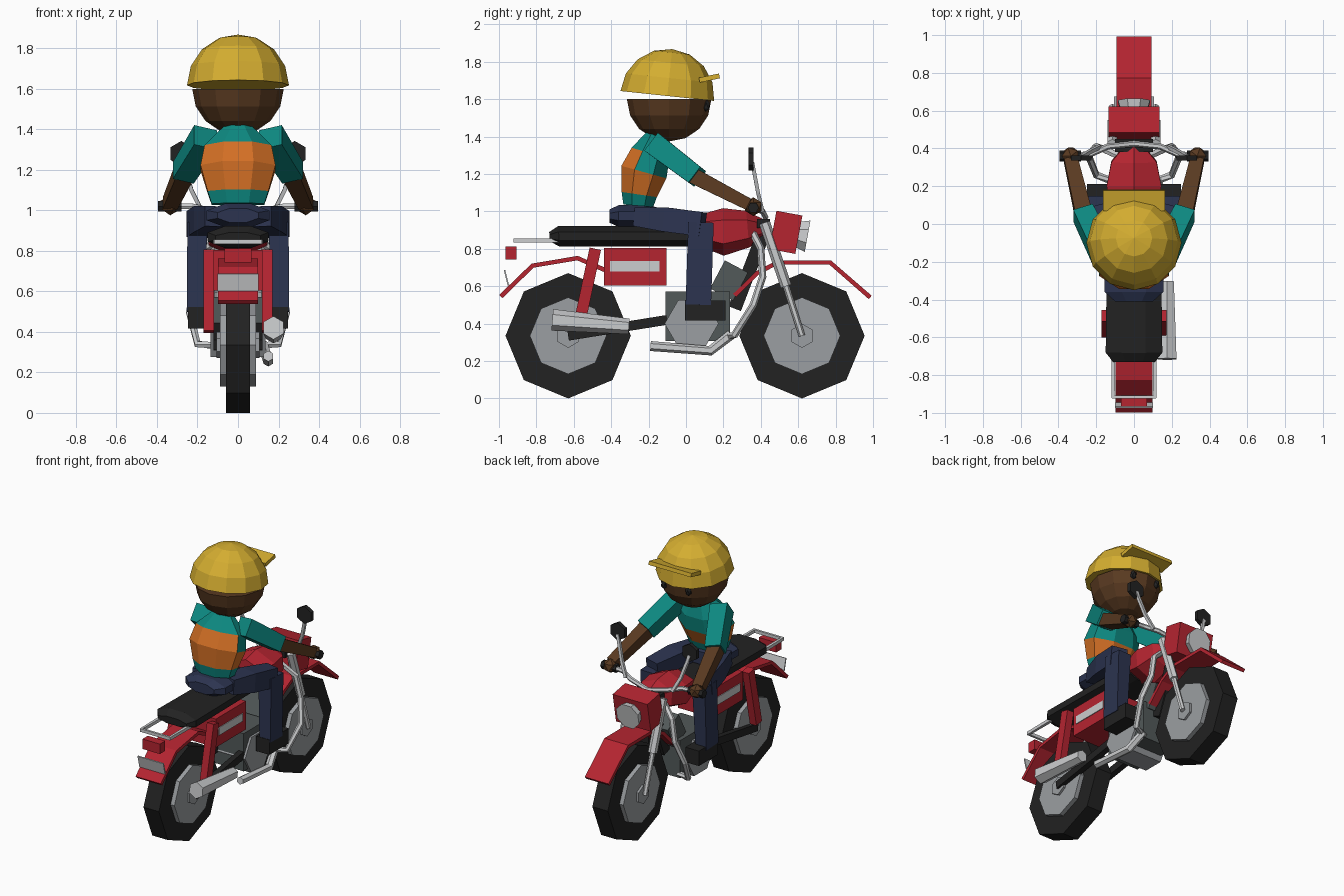
import bpy, bmesh, math
from mathutils import Vector, Matrix

if "Cube" in bpy.data.objects:
    bpy.data.objects.remove(bpy.data.objects["Cube"])


def material(name, *rgb):
    m = bpy.data.materials.new(name)
    m.use_nodes = True
    m.diffuse_color = (*rgb, 1)
    m.node_tree.nodes["Principled BSDF"].inputs["Base Color"].default_value = (*rgb, 1)
    return m


red = material("red paint", .46, .018, .03)
black = material("black rubber", .016, .016, .016)
chrome = material("light metal", .6, .61, .62)
grey = material("wheel grey", .33, .345, .36)
iron = material("engine grey", .085, .1, .1)
yellow = material("helmet yellow", .66, .42, .03)
brown = material("brown skin", .1, .042, .015)
teal = material("teal cloth", .004, .25, .22)
orange = material("orange cloth", .65, .16, .018)
navy = material("navy cloth", .025, .034, .08)


def finish(name, bm, mat, mirror=False):
    bmesh.ops.recalc_face_normals(bm, faces=bm.faces[:])
    me = bpy.data.meshes.new(name)
    bm.to_mesh(me)
    bm.free()
    me.materials.append(mat)
    ob = bpy.data.objects.new(name, me)
    bpy.context.collection.objects.link(ob)
    if mirror:
        ob.modifiers.new("other side", 'MIRROR')
    return ob


def box(name, centre, size, mat, tilt=0, mirror=False):
    bm = bmesh.new()
    bmesh.ops.create_cube(bm, size=1, matrix=Matrix.Translation(centre)
                          @ Matrix.Rotation(math.radians(tilt), 4, 'X')
                          @ Matrix.Diagonal((*size, 1)))
    return finish(name, bm, mat, mirror)


def tube(name, pts, radii, mat, n=6, flat=True, mirror=False):
    """Sweep an n-sided section along pts; radii are one number, or (a, b) per point."""
    pts = [Vector(p) for p in pts]
    if not isinstance(radii, list):
        radii = [radii] * len(pts)
    chord = (pts[-1] - pts[0]).normalized()
    ref = Vector((0, 0, 1)) if abs(chord.x) > .8 else Vector((1, 0, 0))
    off = math.pi / n if flat else 0
    bm, rings = bmesh.new(), []
    for i, p in enumerate(pts):
        t = Vector()
        if i:
            t += (p - pts[i - 1]).normalized()
        if i < len(pts) - 1:
            t += (pts[i + 1] - p).normalized()
        t.normalize()
        u = (ref - t * ref.dot(t)).normalized()
        v = t.cross(u)
        a, b = radii[i] if isinstance(radii[i], tuple) else (radii[i], radii[i])
        k = 1 / math.cos(off)
        angles = [off + math.tau * j / n for j in range(n)]
        rings.append([bm.verts.new(p + u * a * k * math.cos(s) + v * b * k * math.sin(s))
                      for s in angles])
    for r, q in zip(rings, rings[1:]):
        for j in range(n):
            bm.faces.new((r[j], r[(j + 1) % n], q[(j + 1) % n], q[j]))
    bm.faces.new(rings[0])
    bm.faces.new(rings[-1])
    return finish(name, bm, mat, mirror)


def half_ball(name, centre, radius, mat, top, tilt=0):
    bm = bmesh.new()
    bmesh.ops.create_uvsphere(bm, u_segments=12, v_segments=8, radius=radius)
    cut = bmesh.ops.bisect_plane(bm, geom=bm.verts[:] + bm.edges[:] + bm.faces[:], dist=.001,
                                 plane_co=(0, 0, 0), plane_no=(0, 0, -1 if top else 1),
                                 clear_outer=True)
    bmesh.ops.holes_fill(bm, edges=[e for e in bm.edges if e.is_boundary])
    bm.transform(Matrix.Translation(centre) @ Matrix.Rotation(math.radians(tilt), 4, 'X'))
    return finish(name, bm, mat)


def ball(name, centre, size, mat, mirror=False):
    bm = bmesh.new()
    bmesh.ops.create_icosphere(bm, subdivisions=1, radius=1,
                               matrix=Matrix.Translation(centre) @ Matrix.Diagonal((*size, 1)))
    return finish(name, bm, mat, mirror)


# Wheels
for side, y in (("rear", -.63), ("front", .62)):
    for part, w, r, mat, n in (("tire", .06, .335, black, 8), ("rim", .09, .205, grey, 8),
                               ("hub", .105, .065, grey, 6)):
        tube(f"{side}_{part}", [(-w, y, .335), (w, y, .335)], r, mat, n, flat=False)

# Fenders, tail lamp, plate and rack
tube("rear_fender", [(0, -.99, .545), (0, -.82, .71), (0, -.58, .75), (0, -.43, .685)],
     (.098, .012), red, 4)
tube("front_fender", [(0, .26, .55), (0, .38, .67), (0, .49, .727), (0, .77, .727), (0, .985, .54)],
     (.092, .012), red, 4)
box("tail_lamp", (0, -.935, .777), (.135, .06, .07), red)
box("rear_plate", (0, -.96, .645), (.2, .008, .085), chrome, 14)
tube("rear_rack", [(.11, -.68, .845), (.11, -.915, .845), (-.11, -.915, .845), (-.11, -.68, .845)],
     .011, chrome, 4)

# Seat, side panels and tank
tube("seat", [(0, -.73, .865), (0, -.68, .868), (0, .1, .868)],
     [(.11, .025), (.15, .055), (.14, .055)], black, 8)
box("side_panel_body", (0, -.272, .705), (.27, .335, .2), red)
box("panel_stripe", (.137, -.275, .707), (.006, .265, .055), chrome, mirror=True)
tube("fuel_tank", [(0, .08, .9), (0, .2, .89), (0, .33, .905), (0, .42, .91)],
     [(.12, .075), (.145, .11), (.12, .085), (.045, .04)], red, 6)

# Suspension and swing arm
tube("rear_shock", [(.145, -.57, .4), (.145, -.485, .8)], (.026, .031), red, 4, mirror=True)
tube("swing_arm", [(.1, -.63, .335), (.1, -.1, .42)], (.02, .026), black, 4, mirror=True)
tube("fork_lower", [(.115, .535, .6), (.115, .62, .335)], .015, chrome, 6, mirror=True)
tube("fork_upper", [(.115, .42, .94), (.115, .535, .6)], .026, chrome, 6, mirror=True)

# Engine, frame and exhaust
box("engine_block", (0, .063, .44), (.24, .345, .265), iron)
tube("crank_cover", [(-.135, .03, .4), (.135, .03, .4)], .125, grey, 6)
box("engine_cylinder", (0, .23, .63), (.18, .14, .17), iron, -28)
tube("frame_tube", [(0, .41, .87), (0, .26, .48)], .036, black, 4)
tube("crash_bar", [(.08, .36, .88), (.17, .4, .8), (.2, .41, .65), (.24, .36, .5),
                   (.2, .26, .34), (.1, .22, .33)], .017, chrome, 6, mirror=True)
tube("exhaust_pipe", [(.15, -.19, .28), (.15, .13, .255), (.12, .24, .34)], .023, chrome, 6)
tube("muffler", [(.175, -.715, .42), (.175, -.305, .385)], [.05, .036], chrome, 6)

# Headlight and steering
box("headlight_box", (0, .534, .888), (.27, .141, .208), red, -10.5)
tube("headlight", [(0, .6, .876), (0, .65, .867)], [.07, .085], chrome, 8)
box("steering_clamp", (0, .415, .935), (.2, .07, .05), black)
tube("handlebar", [(-.34, .36, 1.02), (-.23, .37, 1.02), (-.14, .41, 1.0), (0, .425, .97),
                   (.14, .41, 1.0), (.23, .37, 1.02), (.34, .36, 1.02)], .014, chrome, 6)
tube("grip", [(.28, .36, 1.02), (.395, .36, 1.02)], .026, black, 6, mirror=True)
tube("mirror_stem", [(.18, .41, 1.0), (.23, .385, 1.1), (.28, .355, 1.26)], .01, chrome, 4,
     mirror=True)
tube("mirror_head", [(.28, .335, 1.28), (.28, .362, 1.28)], .054, black, 6, mirror=True)

# Rider legs
tube("hips", [(0, -.41, .975), (0, -.36, .975), (0, -.2, .975), (0, -.15, .975)],
     [(.1, .035), (.155, .058), (.155, .058), (.11, .045)], navy, 8)
tube("thigh", [(.1, -.26, .97), (.15, -.1, .955), (.2, .09, .93)],
     [(.065, .05), (.07, .065), (.055, .065)], navy, 4, mirror=True)
tube("shin", [(.2, .08, .94), (.21, .066, .5)], [(.05, .068), (.042, .068)], navy, 4, mirror=True)
box("shoe", (.195, .103, .47), (.105, .215, .105), black, mirror=True)

# Torso with an orange band that climbs higher on the back
torso = tube("torso", [(0, -.255, 1.03), (0, -.25, 1.09), (0, -.225, 1.21), (0, -.19, 1.31),
                       (0, -.165, 1.41)],
             [(.13, .08), (.15, .095), (.185, .125), (.165, .105), (.07, .05)], teal, 8)
torso.data.materials.append(orange)
for f in torso.data.polygons:
    z = f.center.z
    if 1.09 < z < 1.2 or (1.2 <= z < 1.31 and f.normal.y < -.5):
        f.material_index = 1

# Arms and hands
tube("sleeve", [(.16, -.17, 1.36), (.27, .06, 1.185)], [(.06, .06), (.055, .052)], teal, 4,
     mirror=True)
tube("forearm", [(.265, .04, 1.19), (.335, .34, 1.035)], [(.045, .042), (.036, .032)], brown, 4,
     mirror=True)
ball("hand", (.335, .36, 1.025), (.052, .052, .05), brown, True)

# Head, eyes and helmet
half_ball("head", (0, -.09, 1.6), .226, brown, False)
ball("eye", (.095, .108, 1.565), (.022, .022, .032), black, True)
half_ball("helmet", (0, -.1, 1.617), .252, yellow, True, -6)
box("helmet_brim", (0, .125, 1.713), (.33, .11, .026), yellow, 12)
